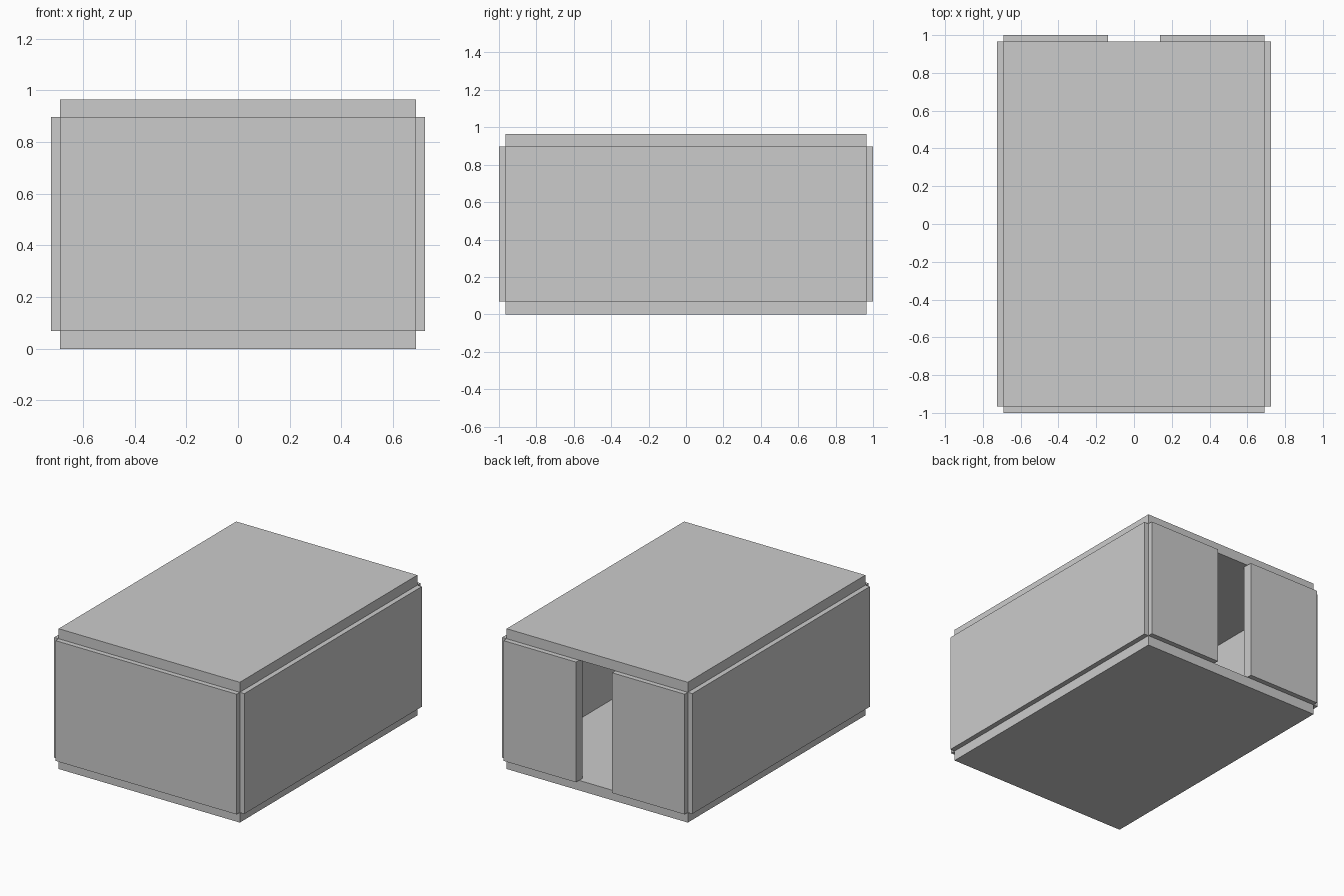
import bpy

if "Cube" in bpy.data.objects:
    bpy.data.objects.remove(bpy.data.objects["Cube"])

U = 2 / 7.25            # one module of the room; overall length comes to 2
W, L, T = 5 * U, 7 * U, 0.25 * U    # room width, length, panel thickness
H = 3 * U               # wall height
DOOR = 1 * U            # doorway width


def box(name, size, center):
    bpy.ops.mesh.primitive_cube_add(size=1, location=center)
    ob = bpy.context.object
    ob.name = ob.data.name = name
    ob.scale = size
    bpy.ops.object.transform_apply(location=False, rotation=False, scale=True)
    return ob


# floor and ceiling slabs
box("floor", (W, L, T), (0, 0, T / 2))
box("ceiling", (W, L, T), (0, 0, T + H + T / 2))

# solid front wall, centred on the slab edge
wall_z = T + H / 2
box("front_wall", (W, T, H), (0, -L / 2, wall_z))

# side walls and the two back panels flanking the full-height doorway
panel = (W - DOOR) / 2
for side, s in (("left", -1), ("right", 1)):
    box(side + "_wall", (T, L, H), (s * W / 2, 0, wall_z))
    box("back_wall_" + side, (panel, T, H), (s * (DOOR + panel) / 2, L / 2, wall_z))
